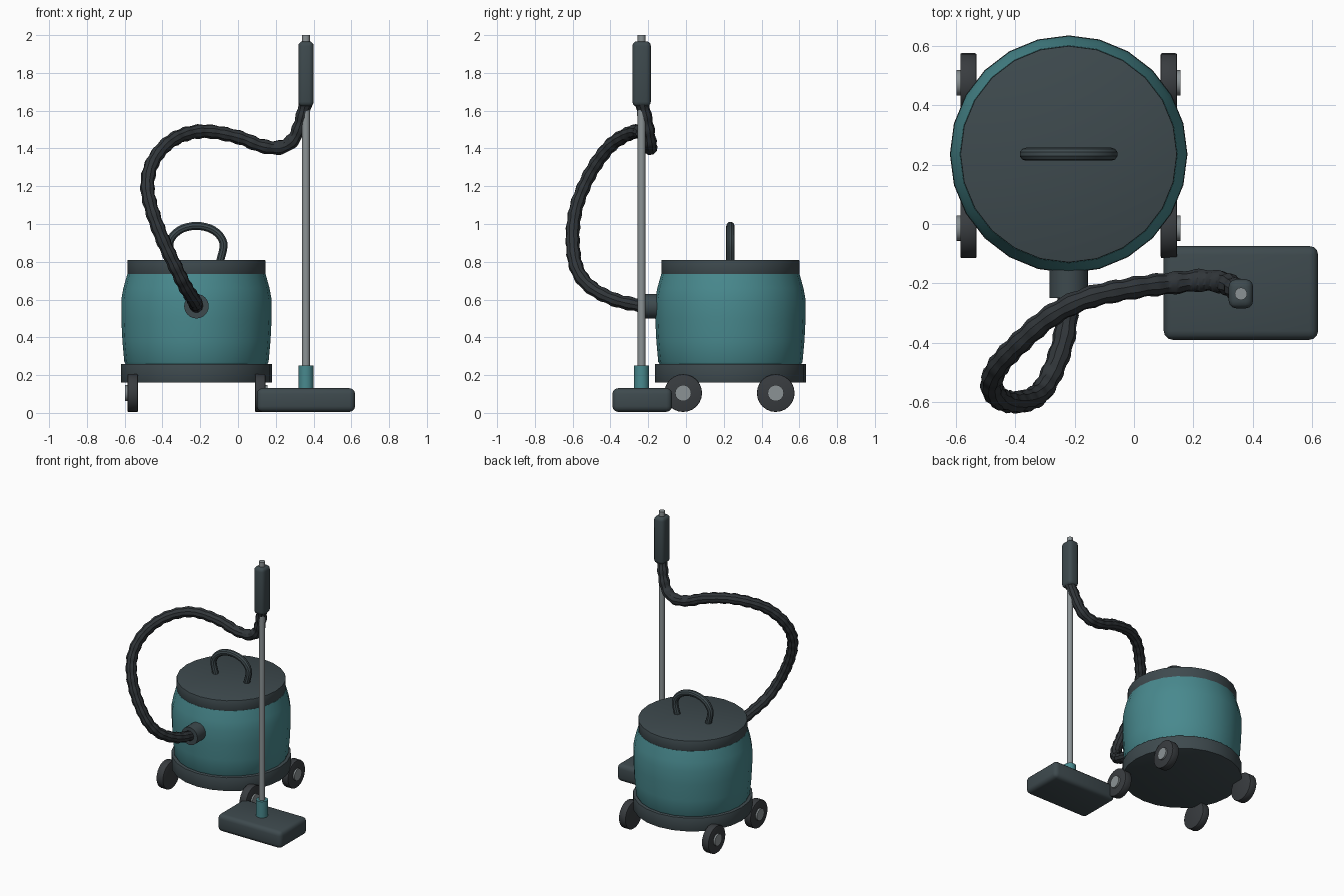
import bpy, bmesh, math
from mathutils import Vector

if "Cube" in bpy.data.objects:
    bpy.data.objects.remove(bpy.data.objects["Cube"])


def material(name, rgb):
    m = bpy.data.materials.new(name)
    m.diffuse_color = (*rgb, 1)
    m.use_nodes = True
    m.node_tree.nodes["Principled BSDF"].inputs["Base Color"].default_value = m.diffuse_color
    return m


TEAL = material("teal", (0.065, 0.25, 0.27))
DARK = material("dark_plastic", (0.048, 0.068, 0.076))
HOSE = material("hose_rubber", (0.03, 0.036, 0.041))
TYRE = material("tyre", (0.04, 0.045, 0.05))
METAL = material("metal", (0.26, 0.29, 0.30))


def finish(ob, mat, bevel=0, segments=2):
    ob.data.materials.append(mat)
    if bevel:
        b = ob.modifiers.new("bevel", 'BEVEL')
        b.width, b.segments = bevel, segments
        b.limit_method = 'ANGLE'
    bpy.ops.object.select_all(action='DESELECT')
    bpy.context.view_layer.objects.active = ob
    ob.select_set(True)
    bpy.ops.object.convert(target='MESH')
    bpy.ops.object.shade_smooth_by_angle(angle=math.radians(35))


def lathe(name, profile, centre, mat, sides=24, axis='Z', bevel=0):
    """Closed solid of revolution from (radius, height) pairs."""
    bm = bmesh.new()
    rings = []
    for r, h in profile:
        ring = []
        for i in range(sides):
            a = 2 * math.pi * i / sides
            u, v = r * math.cos(a), r * math.sin(a)
            p = {'Z': (u, v, h), 'X': (h, u, v), 'Y': (v, h, u)}[axis]
            ring.append(bm.verts.new(p))
        rings.append(ring)
    for a, b in zip(rings, rings[1:]):
        for i in range(sides):
            j = (i + 1) % sides
            bm.faces.new((a[i], a[j], b[j], b[i]))
    bm.faces.new(rings[0][::-1])
    bm.faces.new(rings[-1])
    bmesh.ops.recalc_face_normals(bm, faces=bm.faces)
    me = bpy.data.meshes.new(name)
    bm.to_mesh(me)
    bm.free()
    ob = bpy.data.objects.new(name, me)
    ob.location = centre
    bpy.context.collection.objects.link(ob)
    finish(ob, mat, bevel)


def rounded_box(name, centre, size, mat, bevel):
    bpy.ops.mesh.primitive_cube_add(size=1, location=centre)
    ob = bpy.context.object
    ob.name = name
    ob.scale = size
    bpy.ops.object.transform_apply(location=False, rotation=False, scale=True)
    finish(ob, mat, bevel, 3)


def tube(name, path, radius, mat, steps, ripple=0):
    """Round tube along a smooth path, with optional ribs."""
    p = [Vector(c) for c in path]
    p = [2 * p[0] - p[1]] + p + [2 * p[-1] - p[-2]]
    pts = []
    for k in range(1, len(p) - 2):
        a, b, c, d = p[k - 1:k + 3]
        for s in range(steps):
            t = s / steps
            pts.append(0.5 * (2 * b + (c - a) * t + (2 * a - 5 * b + 4 * c - d) * t * t
                              + (3 * b - a - 3 * c + d) * t ** 3))
    pts.append(p[-2])
    cu = bpy.data.curves.new(name, 'CURVE')
    cu.dimensions = '3D'
    cu.bevel_depth, cu.bevel_resolution = radius, 3
    cu.use_fill_caps = True
    sp = cu.splines.new('POLY')
    sp.points.add(len(pts) - 1)
    length = 0
    for i, q in enumerate(pts):
        if i:
            length += (q - pts[i - 1]).length
        sp.points[i].co = (*q, 1)
        sp.points[i].radius = 1 + ripple * math.cos(length * 2 * math.pi / 0.075)
    ob = bpy.data.objects.new(name, cu)
    bpy.context.collection.objects.link(ob)
    finish(ob, mat)


CX, CY = -0.22, 0.235
# Tank: base ring, barrel and lid
lathe("base_ring", [(0.4, 0.16), (0.4, 0.26)], (CX, CY, 0), DARK, bevel=0.004)
lathe("tank_body", [(0.37, 0.25), (0.382, 0.27), (0.392, 0.38), (0.398, 0.5), (0.398, 0.6),
                    (0.387, 0.66), (0.366, 0.735)], (CX, CY, 0), TEAL)
lathe("lid", [(0.365, 0.73), (0.365, 0.81)], (CX, CY, 0), DARK, bevel=0.004)

# Carry handle
tube("carry_handle", [(CX + x, CY, z) for x, z in
                      [(-0.125, 0.80), (-0.143, 0.90), (-0.09, 0.967), (0, 0.99),
                       (0.09, 0.967), (0.143, 0.90), (0.125, 0.80)]], 0.022, DARK, 4)

# Wheels with hubs
for sx, side in ((-1, "left"), (1, "right")):
    for y, end in ((-0.015, "front"), (0.475, "rear")):
        c = (CX, y, 0.105)
        lathe(f"{end}_{side}_wheel", [(0.1, sx * 0.31), (0.1, sx * 0.365)], c, TYRE,
              axis='X', bevel=0.005)
        lathe(f"{end}_{side}_hub", [(0.043, sx * 0.33), (0.043, sx * 0.377)], c, METAL,
              sides=16, axis='X')

# Hose inlet and ribbed hose
lathe("hose_inlet", [(0.065, -0.25), (0.065, -0.14)], (CX, 0, 0.565), DARK, axis='Y')
tube("hose", [(-0.22, -0.23, 0.565), (-0.235, -0.38, 0.60), (-0.28, -0.51, 0.67),
              (-0.33, -0.58, 0.77), (-0.40, -0.60, 0.92), (-0.455, -0.585, 1.07),
              (-0.48, -0.54, 1.20), (-0.455, -0.475, 1.32), (-0.38, -0.395, 1.42),
              (-0.28, -0.31, 1.475), (-0.16, -0.25, 1.49), (0.0, -0.215, 1.46),
              (0.12, -0.20, 1.415), (0.22, -0.19, 1.405), (0.29, -0.195, 1.445),
              (0.33, -0.21, 1.53), (0.36, -0.235, 1.65)], 0.037, HOSE, 8, ripple=0.08)

# Wand, grip, collar and floor head
WX, WY = 0.36, -0.235
lathe("wand", [(0.021, 0.1), (0.021, 2.0)], (WX, WY, 0), METAL, sides=16)
rounded_box("grip", (WX, WY, 1.795), (0.082, 0.098, 0.345), DARK, 0.025)
lathe("wand_collar", [(0.04, 0.12), (0.04, 0.25)], (WX, WY, 0), TEAL, sides=16)
rounded_box("floor_head", (WX, -0.232, 0.068), (0.52, 0.316, 0.125), DARK, 0.03)
